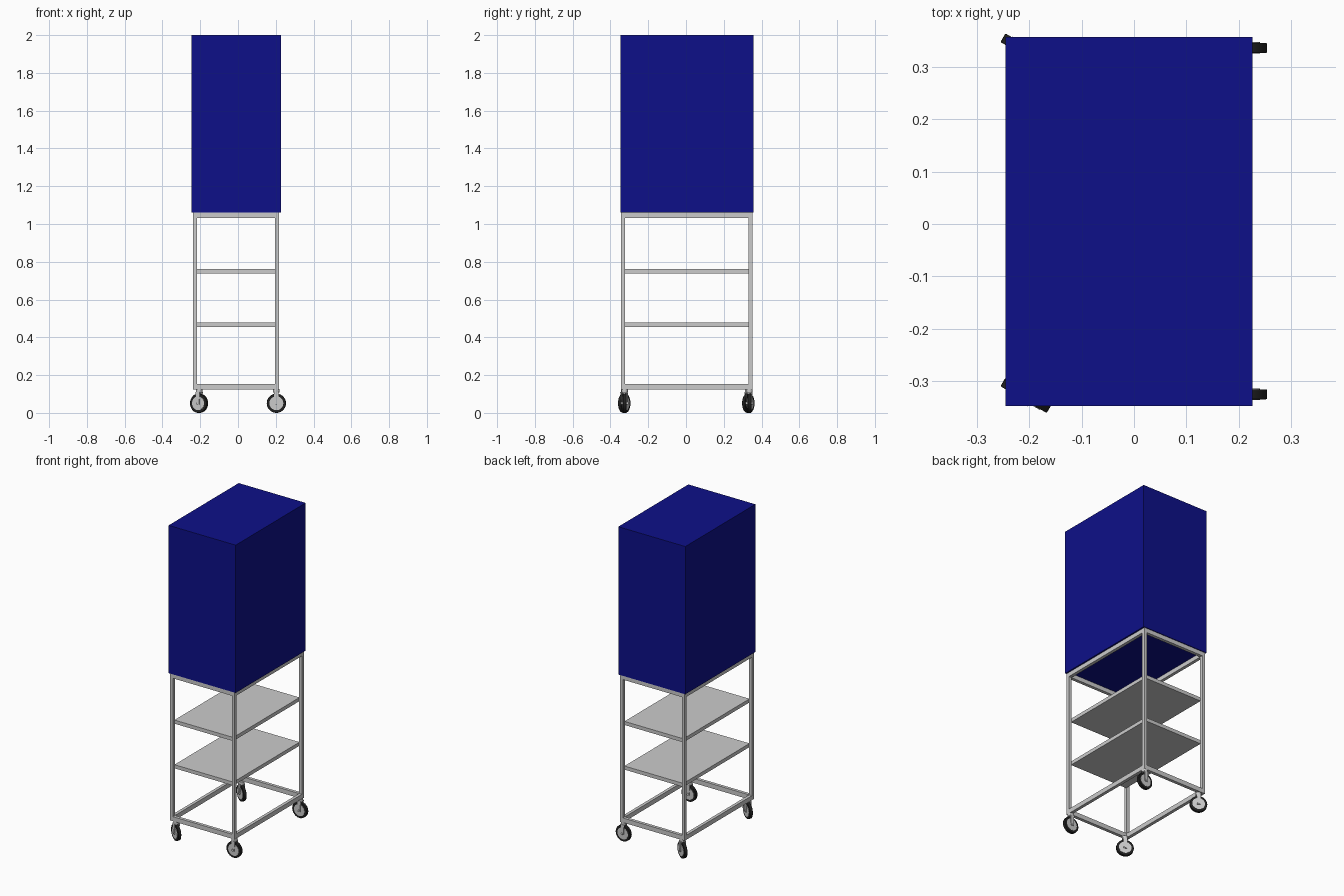
import bpy, math
from mathutils import Matrix, Vector

if "Cube" in bpy.data.objects:
    bpy.data.objects.remove(bpy.data.objects["Cube"])


def material(name, rgb):
    m = bpy.data.materials.new(name)
    m.diffuse_color = (*rgb, 1)
    m.use_nodes = True
    m.node_tree.nodes["Principled BSDF"].inputs["Base Color"].default_value = m.diffuse_color
    return m


BLUE = material("blue_paint", (0.004, 0.005, 0.25))
RUBBER = material("dark_rubber", (0.015, 0.015, 0.015))


def box(name, x0, x1, y0, y1, z0, z1, mat=None):
    bpy.ops.mesh.primitive_cube_add(size=1)
    o = bpy.context.object
    o.name = name
    o.data.transform(Matrix.Translation(((x0 + x1) / 2, (y0 + y1) / 2, (z0 + z1) / 2))
                     @ Matrix.Diagonal((x1 - x0, y1 - y0, z1 - z0, 1)))
    if mat:
        o.data.materials.append(mat)
    return o


def cyl(name, r, depth, loc, along_y=False, mat=None, bevel=0):
    bpy.ops.mesh.primitive_cylinder_add(vertices=32, radius=r, depth=depth)
    o = bpy.context.object
    o.name = name
    rot = Matrix.Rotation(math.pi / 2, 4, 'X') if along_y else Matrix()
    o.data.transform(Matrix.Translation(loc) @ rot)
    if mat:
        o.data.materials.append(mat)
    if bevel:
        b = o.modifiers.new("bevel", 'BEVEL')
        b.width, b.segments = bevel, 2
    bpy.ops.object.shade_smooth_by_angle()
    return o


# Frame limits and tube size
X0, X1, Y0, Y1 = -0.237, 0.217, -0.344, 0.352
T = 0.02

# Blue cabinet on top
box("cabinet", -0.245, 0.2265, -0.347, 0.357, 1.06, 2.0, BLUE)

# Corner posts
for xa in (X0, X1 - T):
    for ya in (Y0, Y1 - T):
        box("post", xa, xa + T, ya, ya + T, 0.124, 1.06)

# Top and bottom rail rings
for label, za, zb in (("bottom", 0.124, 0.153), ("top", 1.033, 1.06)):
    for ya in (Y0, Y1 - T):
        box(label + "_cross_rail", X0 + T, X1 - T, ya, ya + T, za, zb)
    for xa in (X0, X1 - T):
        box(label + "_side_rail", xa, xa + T, Y0 + T, Y1 - T, za, zb)

# Shelves between the posts
for za, zb in ((0.455, 0.478), (0.739, 0.762)):
    box("shelf", X0 + T, X1 - T, Y0 + T * 0.75, Y1 - T * 0.75, za, zb)


# Swivel casters, the left pair turned
def caster(x, y, turn):
    parts = [
        cyl("caster_tyre", 0.051, 0.019, (0, 0, 0.051), True, RUBBER, 0.002),
        cyl("caster_hub", 0.037, 0.022, (0, 0, 0.051), True),
        cyl("caster_axle", 0.007, 0.04, (0, 0, 0.051), True),
        cyl("caster_swivel", 0.017, 0.018, (0, 0, 0.117)),
        box("caster_crown", -0.013, 0.013, -0.017, 0.017, 0.104, 0.11),
    ]
    for s in (-1, 1):
        # Fork plates taper toward the axle
        p = box("caster_fork", -0.013, 0.013, s * 0.015 - 0.002, s * 0.015 + 0.002, 0.044, 0.11)
        for v in p.data.vertices:
            if v.co.z < 0.08:
                v.co.x *= 0.7
        parts.append(p)
    for p in parts:
        p.location = (x, y, 0)
        p.rotation_euler.z = math.radians(turn)


for x, y, turn in ((0.203, 0.336, 0), (0.203, -0.325, 0), (-0.206, 0.33, -30), (-0.206, -0.327, -30)):
    caster(x, y, turn)
